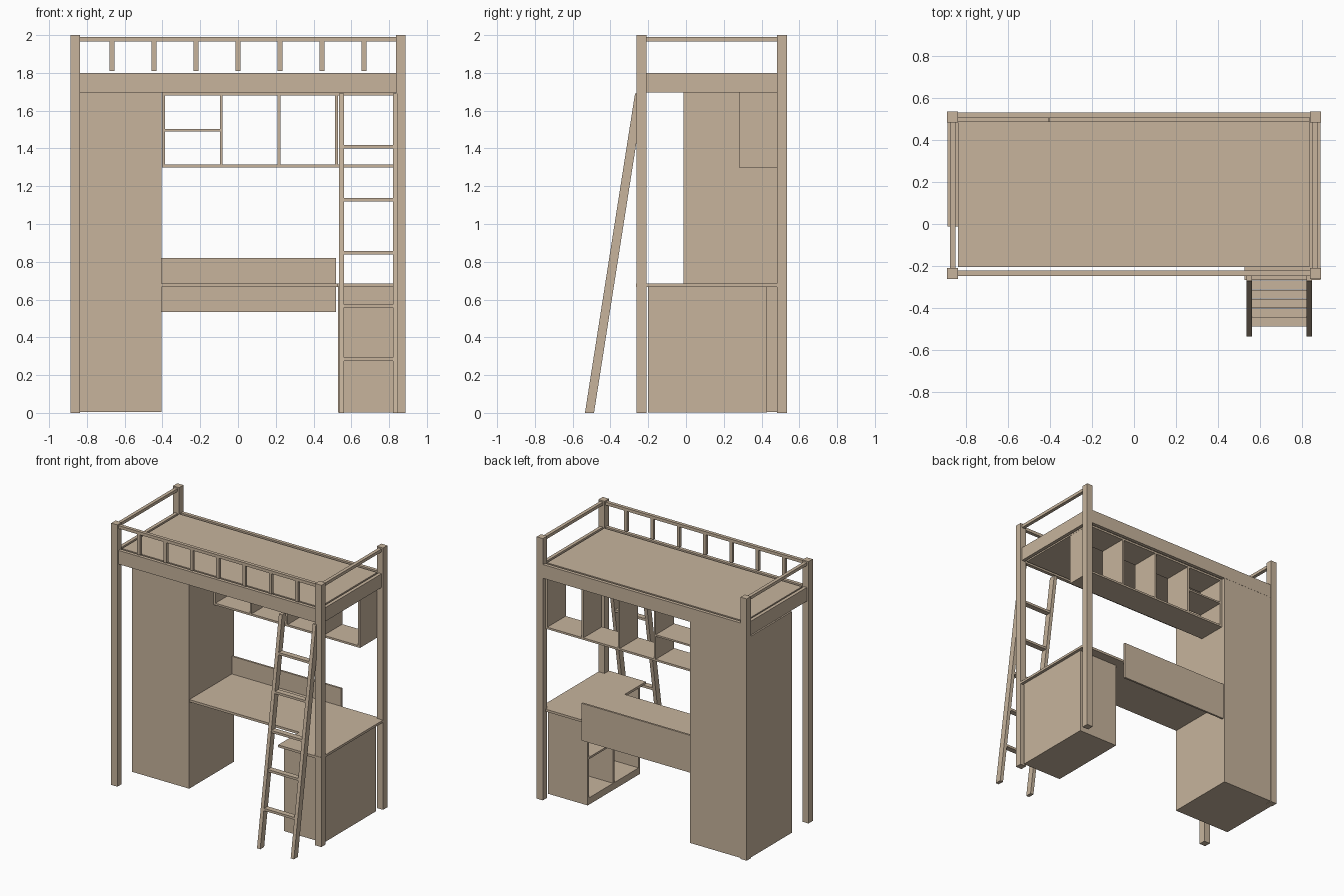
import bpy
import bmesh

wood = bpy.data.materials.new("light_wood")
wood.diffuse_color = (0.57, 0.455, 0.335, 1)


def finish(name, bm):
    bmesh.ops.recalc_face_normals(bm, faces=bm.faces)
    mesh = bpy.data.meshes.new(name)
    bm.to_mesh(mesh)
    bm.free()
    mesh.materials.append(wood)
    obj = bpy.data.objects.new(name, mesh)
    bpy.context.collection.objects.link(obj)
    return obj


def add_box(bm, x0, x1, y0, y1, z0, z1):
    verts = bmesh.ops.create_cube(bm, size=1)["verts"]
    for v in verts:
        v.co = (x1 if v.co.x > 0 else x0,
                y1 if v.co.y > 0 else y0,
                z1 if v.co.z > 0 else z0)


def boxes(name, *specs):
    bm = bmesh.new()
    for s in specs:
        add_box(bm, *s)
    return finish(name, bm)


def prism(name, points, extrude):
    bm = bmesh.new()
    face = bm.faces.new([bm.verts.new(p) for p in points])
    res = bmesh.ops.extrude_face_region(bm, geom=[face])
    moved = [g for g in res["geom"] if isinstance(g, bmesh.types.BMVert)]
    bmesh.ops.translate(bm, verts=moved, vec=extrude)
    return finish(name, bm)


# Four corner posts
for side, x in (("left", -0.888), ("right", 0.836)):
    for end, y in (("front", -0.262), ("back", 0.483)):
        boxes(f"{end}_{side}_post", (x, x + 0.052, y, y + 0.052, 0, 2))

# Bed frame boards and sleeping platform
LX, RX, FY, BY = -0.837, 0.837, -0.21, 0.483
boxes("front_bed_board", (LX, RX, -0.248, -0.222, 1.695, 1.8))
boxes("back_bed_board", (LX, RX, 0.505, 0.531, 1.695, 1.8))
boxes("left_bed_board", (-0.875, -0.849, FY, BY, 1.695, 1.8))
boxes("right_bed_board", (0.849, 0.875, FY, BY, 1.695, 1.8))
boxes("bed_platform", (-0.836, 0.834, -0.205, 0.487, 1.697, 1.798))

# Guard rails with balusters on the front
boxes("front_guard_rail", (LX, RX, -0.248, -0.222, 1.967, 1.99))
boxes("left_guard_rail", (-0.875, -0.849, FY, BY, 1.967, 1.99))
boxes("right_guard_rail", (0.849, 0.875, FY, BY, 1.967, 1.99))
for i in range(7):
    x = (i - 3) * 0.2225
    boxes("baluster", (x - 0.0125, x + 0.0125, -0.246, -0.224, 1.81, 1.966))

# Wardrobe
boxes("wardrobe", (-0.887, -0.404, -0.012, 0.53, 0.005, 1.695))

# Hanging shelf unit, open at front and back
uprights = [(-0.402 + i * 0.3055, -0.387 + i * 0.3055, 0.28, 0.503, 1.315, 1.68)
            for i in range(5)]
boxes("wall_shelf",
      (-0.402, 0.835, 0.28, 0.503, 1.3, 1.315),
      (-0.402, 0.835, 0.28, 0.503, 1.68, 1.695),
      (-0.387, -0.0965, 0.28, 0.503, 1.49, 1.503),
      *uprights)

# L-shaped desktop
prism("desktop",
      [(-0.404, -0.01, 0.667), (0.525, -0.01, 0.667), (0.525, -0.265, 0.667),
       (0.887, -0.265, 0.667), (0.887, 0.503, 0.667), (-0.404, 0.503, 0.667)],
      (0, 0, 0.018))
boxes("desk_back_panel", (-0.404, 0.52, 0.503, 0.518, 0.535, 0.82))

# Desk cabinet, open towards the seat side
boxes("desk_cabinet",
      (0.53, 0.865, -0.2, 0.43, 0.003, 0.055),
      (0.85, 0.865, -0.2, 0.43, 0.055, 0.667),
      (0.53, 0.85, -0.2, -0.185, 0.055, 0.667),
      (0.53, 0.85, 0.415, 0.43, 0.055, 0.667),
      (0.53, 0.85, 0.108, 0.123, 0.055, 0.667),
      (0.53, 0.85, 0.123, 0.415, 0.35, 0.365))

# Leaning ladder
SLOPE = 0.265 / 1.69
for side, x in (("left", 0.535), ("right", 0.82)):
    prism(f"{side}_ladder_rail",
          [(x, -0.535, 0), (x, -0.487, 0),
           (x, -0.222, 1.69), (x, -0.27, 1.69)], (0.027, 0, 0))
for i in range(5):
    z = 0.285 + i * 0.281
    y = -0.535 + SLOPE * z
    boxes("ladder_rung", (0.56, 0.822, y + 0.003, y + 0.045, z - 0.009, z + 0.009))
